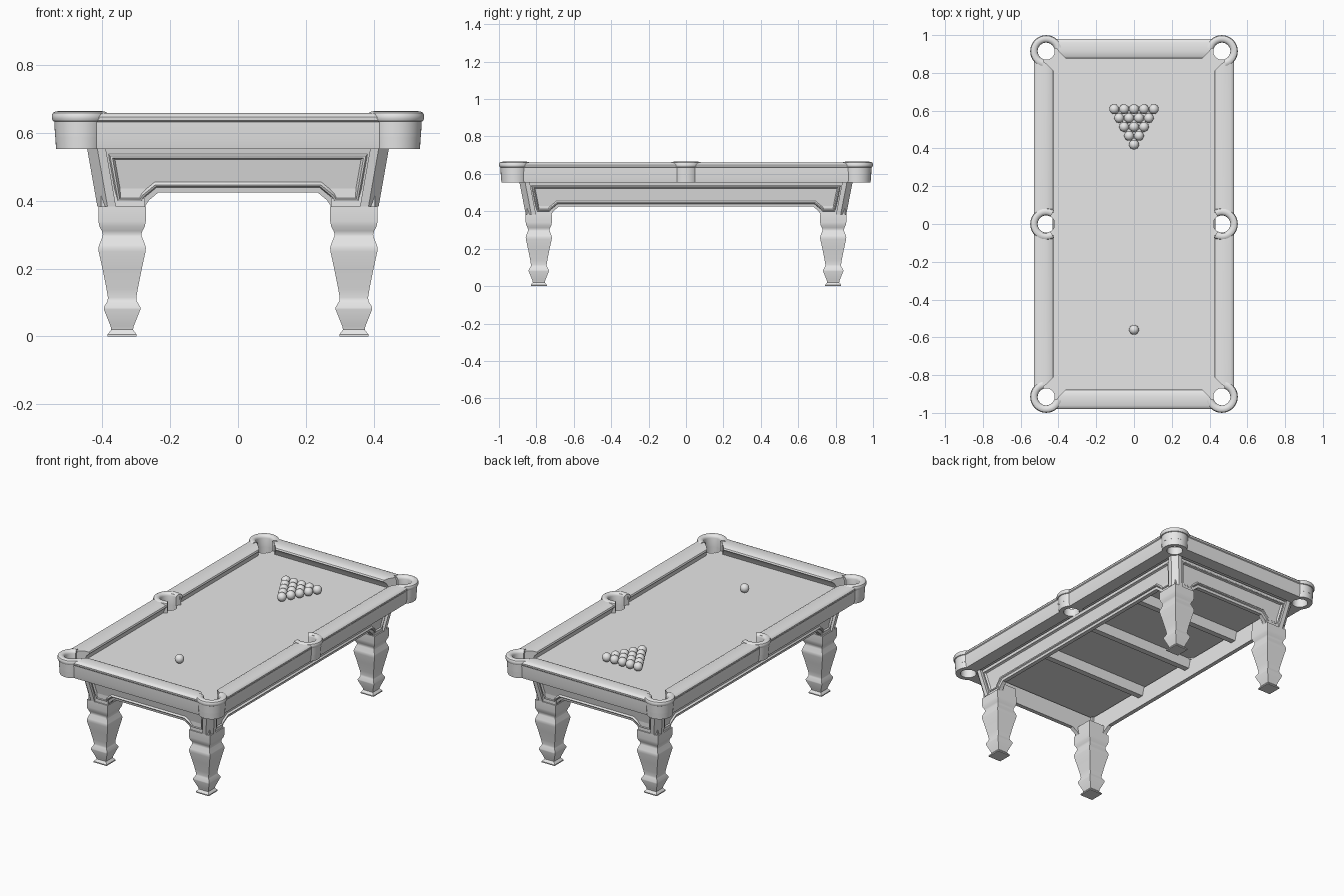
import bpy, bmesh, math
from mathutils import Vector

if "Cube" in bpy.data.objects:
    bpy.data.objects.remove(bpy.data.objects["Cube"])

grey = bpy.data.materials.new("plain_grey")
grey.use_nodes = True
grey.diffuse_color = (0.8, 0.8, 0.8, 1)
grey.node_tree.nodes["Principled BSDF"].inputs["Base Color"].default_value = (0.8, 0.8, 0.8, 1)

BED, UNDER = 0.60, 0.553          # playing surface, underside of the rails
CABINET_FOOT = 0.383
HOLE_X, HOLE_Y, HOLE_R = 0.465, 0.915, 0.045
POCKETS = [(sx * HOLE_X, sy * HOLE_Y) for sx in (-1, 1) for sy in (-1, 0, 1)]
CORNERS = [(sx, sy) for sx in (-1, 1) for sy in (-1, 1)]


def finish(bm, name, smooth=True):
    bmesh.ops.recalc_face_normals(bm, faces=bm.faces)
    mesh = bpy.data.meshes.new(name)
    bm.to_mesh(mesh)
    bm.free()
    mesh.materials.append(grey)
    ob = bpy.data.objects.new(name, mesh)
    bpy.context.collection.objects.link(ob)
    if smooth:
        bpy.ops.object.select_all(action="DESELECT")
        ob.select_set(True)
        bpy.context.view_layer.objects.active = ob
        bpy.ops.object.shade_smooth_by_angle(angle=math.radians(35))
    return ob


def loft(name, sections, closed=False):
    """Skin a row of matching closed outlines."""
    bm = bmesh.new()
    rings = [[bm.verts.new(p) for p in s] for s in sections]
    pairs = list(zip(rings, rings[1:]))
    if closed:
        pairs.append((rings[-1], rings[0]))
    else:
        bm.faces.new(rings[0])
        bm.faces.new(rings[-1])
    for a, b in pairs:
        for i in range(len(a)):
            j = (i + 1) % len(a)
            bm.faces.new((a[i], a[j], b[j], b[i]))
    return finish(bm, name)


def box(name, centre, size):
    x, y, z = (s / 2 for s in size)
    c = Vector(centre)
    return loft(name, [[c + Vector(p) for p in ((-x, -y, h), (x, -y, h), (x, y, h), (-x, y, h))]
                       for h in (-z, z)])


# Slate bed with the six pocket holes cut through it
bed = box("slate_bed", (0, 0, (0.56 + BED) / 2), (0.88, 1.78, BED - 0.56))
bm = bmesh.new()
for x, y in POCKETS:
    drill = bmesh.ops.create_cone(bm, cap_ends=True, segments=32, radius1=HOLE_R,
                                  radius2=HOLE_R, depth=0.3)
    bmesh.ops.translate(bm, verts=drill["verts"], vec=(x, y, BED))
cutter = finish(bm, "hole_cutter", False)
cutter.hide_render = True
cut = bed.modifiers.new("holes", "BOOLEAN")
cut.object, cut.operation, cut.solver = cutter, "DIFFERENCE", "EXACT"
bpy.ops.object.select_all(action="DESELECT")
bed.select_set(True)
bpy.context.view_layer.objects.active = bed
bpy.ops.object.modifier_apply(modifier=cut.name)
bpy.data.objects.remove(cutter)

# Rails: cushion cap over an apron board, profile as (distance from nose, height)
CUSHION = [(0, .64), (.004, .649), (.018, .656), (.04, .66), (.085, .66), (.098, .656), (.105, .648),
           (.104, .638), (.098, .633), (.08, .632), (.08, .595), (.025, .595), (.012, .628)]
APRON = [(.015, UNDER), (.093, UNDER), (.098, .58), (.1, .633), (.08, .633), (.08, .598), (.015, .598)]


def corner_jaw(end):
    return lambda d: end + min(d, 0.07)


def middle_jaw(d):
    return 0.06 - 0.3 * min(d, 0.045)


def rail(name, profile, start, stop, place):
    loft(name, [[place(d, f(d), z) for d, z in profile] for f in (start, stop)])


for s in (-1, 1):
    side = "left" if s > 0 else "right"
    end = "back" if s > 0 else "front"

    def on_end(d, t, z):
        return (t, s * (0.875 + d), z)
    rail(end + "_cushion", CUSHION, lambda d: -0.36 - min(d, 0.07), corner_jaw(0.36), on_end)
    rail(end + "_apron", APRON, lambda d: -0.418, lambda d: 0.418, on_end)
    for k in (-1, 1):
        half = side + ("_back" if k > 0 else "_front")

        def on_side(d, t, z):
            return (s * (0.425 + d), k * t, z)
        rail(half + "_cushion", CUSHION, middle_jaw, corner_jaw(0.81), on_side)
        rail(half + "_apron", APRON, lambda d: 0.047, lambda d: 0.868, on_side)

# Pockets: a full lower collar and an open rounded cap
COLLAR = [(HOLE_R, UNDER), (.072, UNDER), (.075, .598), (HOLE_R, .598)]
CAP = [(.045, .59), (.075, .59), (.077, .634), (.081, .636), (.0845, .643), (.0845, .652), (.081, .66),
       (.074, .664), (.065, .665), (.055, .663), (.048, .657), (.045, .648)]


def arc(name, profile, x, y, start, sweep, steps):
    full = sweep >= 2 * math.pi
    angles = [start + sweep * i / steps for i in range(steps if full else steps + 1)]
    loft(name, [[(x + r * math.cos(a), y + r * math.sin(a), z) for r, z in profile]
                for a in angles], full)


for x, y in POCKETS:
    arc("pocket_collar", COLLAR, x, y, 0, 2 * math.pi, 40)
    facing = math.atan2(math.copysign(1, y) if y else 0, math.copysign(1, x))
    spread = math.radians(240)
    arc("pocket_cap", CAP, x, y, facing - spread / 2, spread, 32)


# Cabinet walls: sloped boards with a cut-out foot and a beaded panel
def wall(name, normal, top_out, foot_out, top_half, foot_half, foot_in, arch):
    n = Vector(normal)
    t = Vector((0, 0, 1)).cross(n)
    half = [(top_half, UNDER), (foot_half, CABINET_FOOT), (foot_in, CABINET_FOOT),
            (foot_in - 0.012, 0.402), (arch, 0.425)]
    outline = half + [(-a, z) for a, z in reversed(half)]
    bm = bmesh.new()

    def place(a, z):
        k = (z - CABINET_FOOT) / (UNDER - CABINET_FOOT)
        return n * (foot_out + (top_out - foot_out) * k) + t * a + Vector((0, 0, z))
    face = bm.faces.new([bm.verts.new(place(a, z)) for a, z in outline])
    extruded = bmesh.ops.extrude_face_region(bm, geom=[face], use_keep_orig=True)
    moved = [g for g in extruded["geom"] if isinstance(g, bmesh.types.BMVert)]
    bmesh.ops.translate(bm, verts=moved, vec=-0.025 * n)
    bmesh.ops.recalc_face_normals(bm, faces=bm.faces)
    front = max(bm.faces, key=lambda f: f.normal.dot(n) * f.calc_area())
    for thickness, depth in ((.015, 0), (.004, .007), (.006, .002), (.006, -.01)):
        bmesh.ops.inset_region(bm, faces=[front], thickness=thickness, depth=depth,
                               use_even_offset=True)
    finish(bm, name)


for s in (-1, 1):
    wall("back_panel" if s > 0 else "front_panel", (0, s, 0), 0.875, 0.84, 0.40, 0.37, 0.275, 0.235)
    wall("left_panel" if s > 0 else "right_panel", (s, 0, 0), 0.428, 0.398, 0.845, 0.81, 0.72, 0.68)

# Cross beams under the bed
for y in (-0.41, 0, 0.41):
    box("cross_beam", (0, y, 0.53), (0.81, 0.035, 0.07))

# Corner posts, leg blocks and square turned legs
LEG = [(.043, 0), (.043, .006), (.032, .02), (.034, .03), (.054, .08), (.054, .086), (.043, .105),
       (.042, .115), (.046, .14), (.058, .20), (.069, .25), (.07, .262), (.068, .27), (.058, .295),
       (.057, .302), (.06, .312), (.067, .325), (.07, .34), (.07, CABINET_FOOT)]
for sx, sy in CORNERS:
    name = ("back" if sy > 0 else "front") + ("_left" if sx > 0 else "_right")

    def post_ring(a, b, z):
        c, w = 0.03, 0.055
        pts = ((a, b - w), (a, b - c), (a - c, b), (a - w, b), (a - w, b - w))
        return [(sx * x, sy * y, z) for x, y in pts]
    loft(name + "_post", [post_ring(.415, .857, CABINET_FOOT), post_ring(.445, .89, UNDER)])
    box(name + "_block", (sx * 0.34, sy * 0.785, 0.41), (0.13, 0.13, 0.054))
    loft(name + "_leg", [[(sx * 0.342 + i * h, sy * 0.787 + j * h, z)
                          for i, j in ((-1, -1), (1, -1), (1, 1), (-1, 1))] for h, z in LEG])


# Racked balls and the cue ball
def ball(name, x, y):
    bm = bmesh.new()
    bmesh.ops.create_uvsphere(bm, u_segments=24, v_segments=14, radius=0.026)
    bmesh.ops.translate(bm, verts=bm.verts, vec=(x, y, BED + 0.026))
    finish(bm, name)


for row in range(5):
    for i in range(row + 1):
        ball("racked_ball", (i - row / 2) * 0.0525, 0.42 + row * 0.047)
ball("cue_ball", 0, -0.56)
